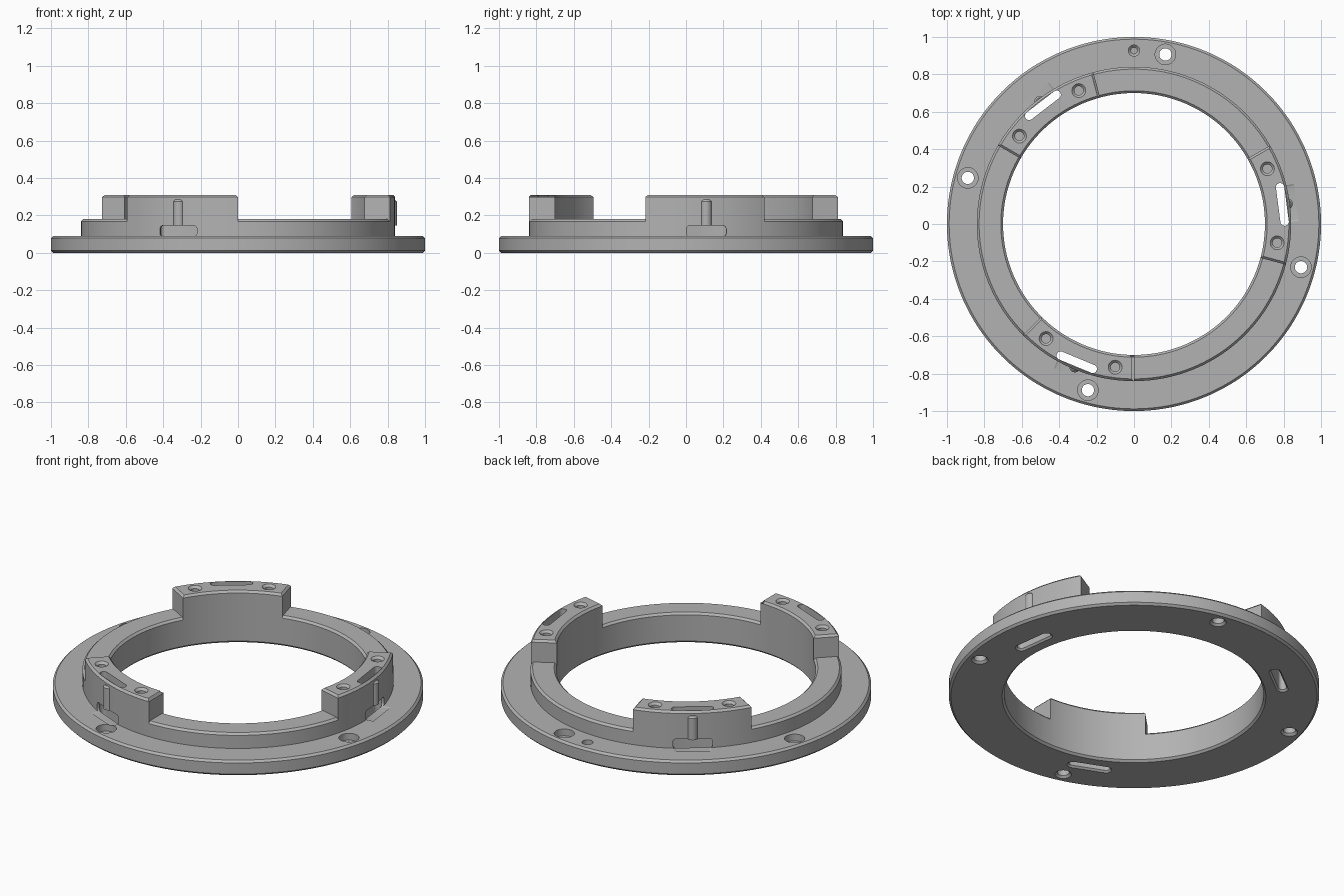
import bpy
import bmesh
from math import sin, cos, pi, radians
from mathutils import Matrix, Vector

if "Cube" in bpy.data.objects:
    bpy.data.objects.remove(bpy.data.objects["Cube"])

metal = bpy.data.materials.new("satin_grey")
metal.use_nodes = True
grey = (0.45, 0.45, 0.45, 1)
metal.diffuse_color = grey
metal.node_tree.nodes["Principled BSDF"].inputs["Base Color"].default_value = grey

BORE, STEP, RIM = 0.70, 0.84, 1.0
FLANGE_Z, STEP_Z, TOP_Z = 0.09, 0.18, 0.31
C = 0.012  # edge chamfer
STEPS = 240


def group(name):
    col = bpy.data.collections.new(name)
    bpy.context.scene.collection.children.link(col)
    return col


bosses, cutters = group("bosses"), group("cutters")


def loft(name, rings, col=None, closed=False, caps=None, matrix=Matrix()):
    """Skin a list of equal point rings; cap both ends unless closed."""
    bm = bmesh.new()
    rows = [[bm.verts.new(matrix @ Vector(p)) for p in ring] for ring in rings]
    n = len(rows[0])
    pairs = list(zip(rows, rows[1:]))
    if closed:
        pairs.append((rows[-1], rows[0]))
    for a, b in pairs:
        for i in range(n):
            j = (i + 1) % n
            bm.faces.new((a[i], a[j], b[j], b[i]))
    if not closed:
        for row in (rows[0], rows[-1]):
            for cap in caps or [range(n)]:
                bm.faces.new([row[i] for i in cap])
    bmesh.ops.recalc_face_normals(bm, faces=bm.faces)
    mesh = bpy.data.meshes.new(name)
    bm.to_mesh(mesh)
    bm.free()
    mesh.materials.append(metal)
    obj = bpy.data.objects.new(name, mesh)
    (col or bpy.context.scene.collection).objects.link(obj)
    obj.hide_render = col is not None
    return obj


def rounded(w, h, r, z, seg=8):
    """Rounded rectangle ring at height z (a circle when w = h = 2r)."""
    pts = []
    for q, (sx, sy) in enumerate(((1, 1), (-1, 1), (-1, -1), (1, -1))):
        for k in range(seg):
            a = (q + (k + 0.5) / seg) * pi / 2
            pts.append((sx * (w / 2 - r) + r * cos(a), sy * (h / 2 - r) + r * sin(a), z))
    return pts


def at(angle, radius, z=0):
    return Matrix.Rotation(radians(angle), 4, "Z") @ Matrix.Translation((radius, 0, z))


def round_part(name, layers, col, angle, radius):
    loft(name, [rounded(2 * r, 2 * r, r, z) for r, z in layers], col,
         matrix=at(angle, radius))


# Ring: flange, step and full-height wall in one turned profile
profile = [(BORE + C, 0), (RIM - C, 0), (RIM, C), (RIM, FLANGE_Z - C),
           (RIM - C, FLANGE_Z), (STEP, FLANGE_Z), (STEP, TOP_Z - C),
           (STEP - C, TOP_Z), (BORE + C, TOP_Z), (BORE, TOP_Z - C), (BORE, C)]
turns = [2 * pi * i / STEPS for i in range(STEPS)]
ring = loft("mount_ring", [[(r * cos(a), r * sin(a), z) for r, z in profile]
                           for a in turns], closed=True)

# Gap cutter section: leaves the chamfered step between lugs
IN, OUT, HIGH = 0.65, 0.9, 0.4
gap = [(IN, STEP_Z - C - BORE + IN), (BORE + C, STEP_Z), (STEP - C, STEP_Z),
       (OUT, STEP_Z - C - OUT + STEP), (OUT, TOP_Z - C), (OUT, HIGH),
       (IN, HIGH), (IN, TOP_Z - C)]


def gap_ring(angle, side):
    a = radians(angle)
    out = []
    for r, z in gap:
        s = side * max(0, z - TOP_Z + C)  # flare chamfers the lug ends
        out.append((r * cos(a) - s * sin(a), r * sin(a) + s * cos(a), z))
    return out


for start in (-15, 105, 225):
    first = start + 45
    count = 50
    rings = [gap_ring(first + 75 * i / count, (i == count) - (i == 0))
             for i in range(count + 1)]
    loft("gap_cutter", rings, cutters, caps=[(0, 1, 2, 3, 4, 7), (4, 5, 6, 7)])

    # Rounded upright boss on the outside of each lug
    mid = start + 22.5
    round_part("lug_boss", [(0.03, 0.12), (0.03, 0.275), (0.02, 0.285)], bosses, mid, 0.826)

    # Through slot, flared at the underside
    loft("slot_cutter", [rounded(0.045 + 2 * g, 0.23 + 2 * g, 0.0224 + g, z)
                         for g, z in ((0.02, -0.01), (0, 0.01), (0, HIGH))],
         cutters, matrix=at(mid, 0.8))

    # Low window from the slot to the outside
    sideways = Matrix(((0, 0, 1, 0), (1, 0, 0, 0), (0, 1, 0, 0), (0, 0, 0, 1)))
    loft("window_cutter", [rounded(0.215, 0.06, 0.02, d) for d in (0, 0.075)],
         cutters, matrix=at(mid, 0.8, 0.116) @ sideways)

    # Countersunk blind screw holes
    for side in (-15, 15):
        round_part("lug_hole_cutter", [(0.024, 0.2), (0.024, 0.297), (0.05, 0.323)],
                   cutters, mid + side, 0.772)

# Counterbored flange holes and one blind locating hole
for angle in (79.5, 164.5, 254.5, 345.5):
    round_part("flange_hole_cutter", [(0.055, -0.01), (0.033, 0.012), (0.033, 0.05),
                                      (0.055, 0.05), (0.055, 0.15)], cutters, angle, 0.922)
round_part("locating_hole_cutter", [(0.018, 0.03), (0.03, 0.042), (0.03, 0.15)],
           cutters, 90, 0.927)

# Combine everything and tidy up the helpers
bpy.context.view_layer.objects.active = ring
ring.select_set(True)
for operation, col in (("UNION", bosses), ("DIFFERENCE", cutters)):
    mod = ring.modifiers.new(operation.lower(), "BOOLEAN")
    mod.operation = operation
    mod.operand_type = "COLLECTION"
    mod.collection = col
    mod.solver = "EXACT"
    mod.use_self = True
    bpy.ops.object.modifier_apply(modifier=mod.name)
for col in (bosses, cutters):
    for obj in list(col.objects):
        bpy.data.objects.remove(obj)
    bpy.data.collections.remove(col)
bpy.ops.object.shade_smooth_by_angle(angle=radians(30))
